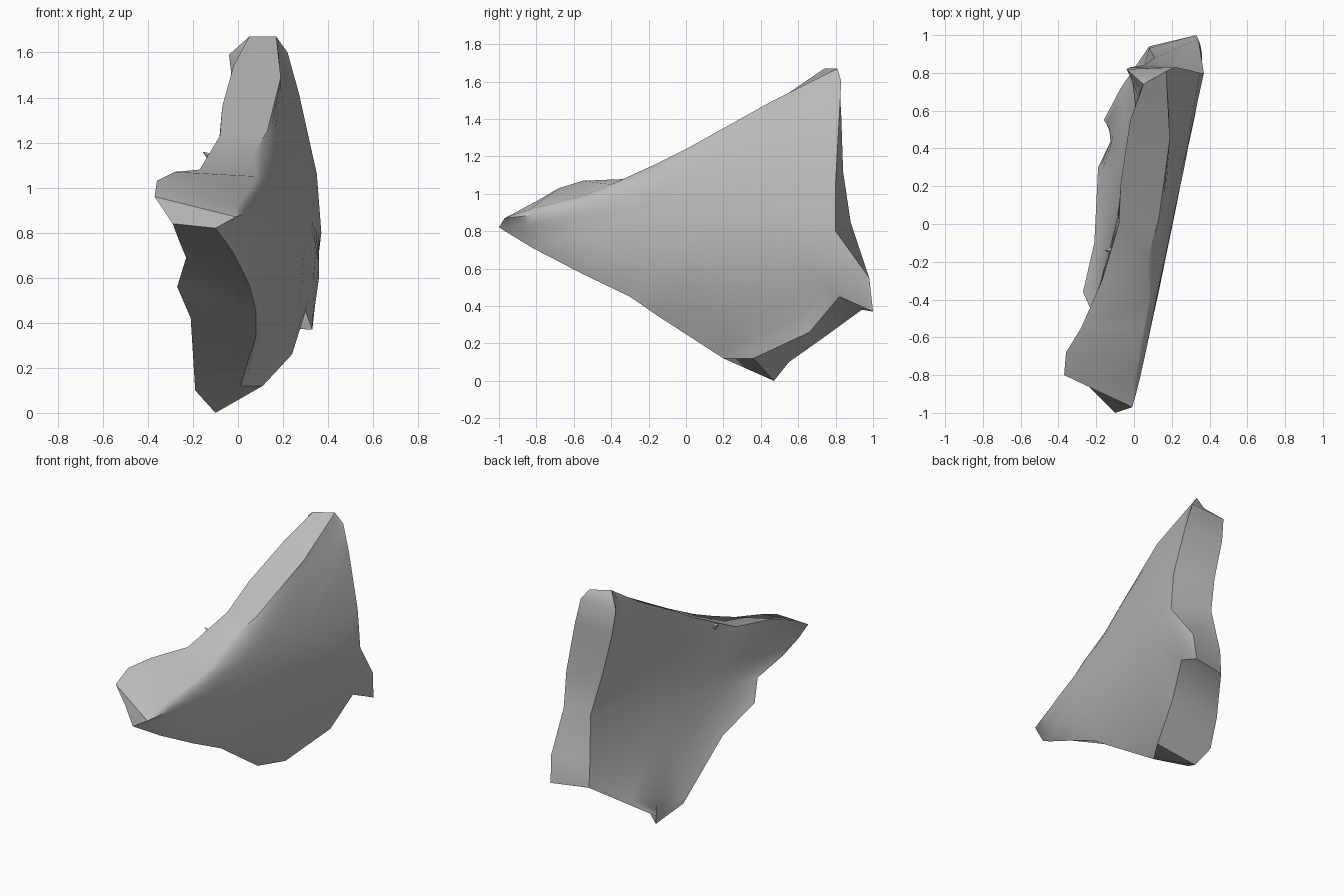
import bpy
import bmesh
import math

default_cube = bpy.data.objects.get("Cube")
if default_cube:
    bpy.data.objects.remove(default_cube, do_unlink=True)

# One plain stone colour
stone_grey = bpy.data.materials.new("stone_grey")
stone_grey.use_nodes = True
colour = (0.5, 0.5, 0.5, 1)
stone_grey.diffuse_color = colour
shader = next(n for n in stone_grey.node_tree.nodes if n.type == "BSDF_PRINCIPLED")
shader.inputs["Base Color"].default_value = colour
shader.inputs["Roughness"].default_value = 0.9

# Matching rims of the shard's two broad sides, from the peak to the tip,
# along the underside to the rear corner, and back up to the peak
left_rim = [
    (.17, .81, 1.67), (.19, .45, 1.49), (.13, .02, 1.25), (.07, -.18, 1.15),
    (.08, -.40, 1.05), (.05, -.55, .99), (0, -.83, .92), (-.01, -.97, .87),
    (-.10, -1, .82), (-.02, -.82, .71), (.05, -.55, .57), (.08, -.30, .45),
    (.08, -.14, .34), (.01, .20, .12), (.11, .36, .12), (.24, .66, .26),
    (.30, .82, .45), (.33, 1, .37), (.34, .98, .55), (.37, .80, .80),
    (.35, .80, 1.06), (.27, .82, 1.42), (.22, .83, 1.60)]
right_rim = [
    (.05, .74, 1.67), (-.02, .55, 1.54), (-.07, .22, 1.36), (-.08, 0, 1.23),
    (-.17, -.30, 1.08), (-.28, -.55, 1.07), (-.36, -.68, 1.03), (-.37, -.80, .96),
    (-.29, -.81, .84), (-.26, -.68, .76), (-.23, -.45, .69), (-.27, -.36, .56),
    (-.21, -.10, .42), (-.19, .30, .10), (-.10, .47, 0), (-.16, .55, .10),
    (-.07, .72, .22), (.08, .94, .38), (.08, .93, .55), (.11, .88, .85),
    (.05, .84, 1.12), (-.02, .83, 1.42), (-.04, .82, 1.59)]


def left_surface(y, z):
    """Leaning plane that rounds off above and below."""
    curve = .27 if z > .8 else .5
    return .205 + .205 * y - curve * (z - .8) ** 2


def right_surface(y, z):
    """Leaning plane, hollowed between the top and the foot."""
    return -.1 + .22 * y - .2 * (z - 1) ** 2


def bridge(bm, ring_a, ring_b):
    """Join two closed rings of equal length with quads."""
    count = len(ring_a)
    for i in range(count):
        j = (i + 1) % count
        bm.faces.new((ring_a[i], ring_a[j], ring_b[j], ring_b[i]))


def fill_side(bm, rim, surface, y, z, fade):
    """Close a rim with shrinking rings that settle onto a smooth surface."""
    middle = bm.verts.new((surface(y, z), y, z))
    outer = rim
    for t in (0.05, 0.12, 0.24, 0.4, 0.6, 0.8):
        ring = []
        for vert in rim:
            point = vert.co.lerp(middle.co, t)
            # The rim's own chips fade out away from the edge
            chip = vert.co.x - surface(vert.co.y, vert.co.z)
            point.x = surface(point.y, point.z) + chip * (1 - t) ** fade
            ring.append(bm.verts.new(point))
        bridge(bm, outer, ring)
        outer = ring
    for i, vert in enumerate(outer):
        bm.faces.new((vert, outer[(i + 1) % len(outer)], middle))


def finish(obj, angle):
    """Give the part its material and smooth all but the sharp edges."""
    obj.data.materials.append(stone_grey)
    bpy.ops.object.select_all(action="DESELECT")
    obj.select_set(True)
    bpy.context.view_layer.objects.active = obj
    bpy.ops.object.shade_smooth_by_angle(angle=math.radians(angle))


# Main shard: a rounded left side, a hollow right side and a broken edge between
bm = bmesh.new()
left = [bm.verts.new(p) for p in left_rim]
right = [bm.verts.new(p) for p in right_rim]
bridge(bm, left, right)
fill_side(bm, left, left_surface, .3, 1, 10)
fill_side(bm, right, right_surface, .2, .75, 6)
bmesh.ops.recalc_face_normals(bm, faces=bm.faces)
mesh = bpy.data.meshes.new("rock_shard")
bm.to_mesh(mesh)
bm.free()
shard = bpy.data.objects.new("rock_shard", mesh)
bpy.context.collection.objects.link(shard)
finish(shard, 40)

# Small splinter standing on the upper edge
bpy.ops.mesh.primitive_cone_add(vertices=4, radius1=.045, radius2=0, depth=.1,
                                location=(-.115, -.14, 1.13),
                                rotation=(0, math.radians(-55), 0))
splinter = bpy.context.object
splinter.name = "edge_splinter"
finish(splinter, 20)
